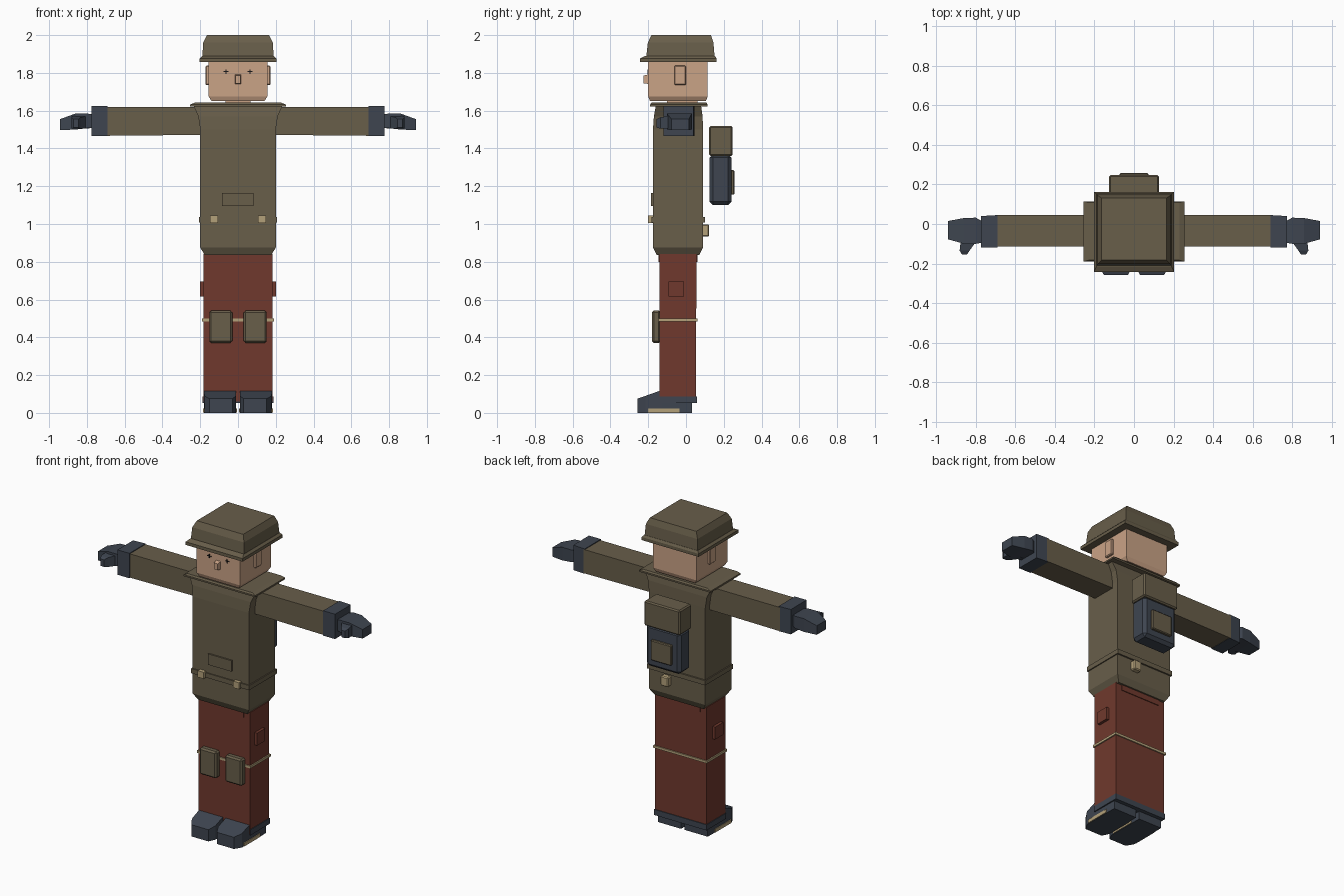
import bpy
import bmesh

cube = bpy.data.objects.get("Cube")
if cube:
    bpy.data.objects.remove(cube, do_unlink=True)


def make_material(name, rgb):
    linear = [((c / 255 + 0.055) / 1.055) ** 2.4 for c in rgb]
    mat = bpy.data.materials.new(name)
    mat.use_nodes = True
    mat.diffuse_color = (*linear, 1)
    shader = next(n for n in mat.node_tree.nodes if n.type == "BSDF_PRINCIPLED")
    shader.inputs["Base Color"].default_value = (*linear, 1)
    shader.inputs["Roughness"].default_value = 0.9
    return mat


olive = make_material("olive_brown", (104, 94, 74))
red = make_material("brick_red", (112, 57, 45))
skin = make_material("skin", (202, 163, 134))
slate = make_material("slate_blue", (62, 69, 80))
tan = make_material("tan", (180, 161, 122))
black = make_material("near_black", (24, 24, 26))


def loft(name, mat, axis, sections, side=1):
    """Join rectangles (pos, u0, u1, v0, v1) strung along an axis."""
    place = {
        "x": lambda p, u, v: (p * side, u, v),
        "y": lambda p, u, v: (u * side, p, v),
        "z": lambda p, u, v: (u * side, v, p),
    }[axis]
    bm = bmesh.new()
    rings = []
    for p, u0, u1, v0, v1 in sections:
        corners = ((u0, v0), (u1, v0), (u1, v1), (u0, v1))
        rings.append([bm.verts.new(place(p, u, v)) for u, v in corners])
    bm.faces.new(rings[0])
    bm.faces.new(rings[-1])
    for a, b in zip(rings, rings[1:]):
        for i in range(4):
            j = (i + 1) % 4
            bm.faces.new((a[i], a[j], b[j], b[i]))
    bmesh.ops.recalc_face_normals(bm, faces=bm.faces)
    mesh = bpy.data.meshes.new(name)
    bm.to_mesh(mesh)
    bm.free()
    mesh.materials.append(mat)
    obj = bpy.data.objects.new(name, mesh)
    bpy.context.collection.objects.link(obj)
    return obj


def tower(name, mat, sections):
    """Symmetric upright loft of (z, half width, front y, back y)."""
    return loft(name, mat, "z", [(z, -w, w, f, b) for z, w, f, b in sections])


def box(name, mat, x, y, z, side=1, bevel=0):
    obj = loft(name, mat, "z", [(h, *x, *y) for h in z], side)
    if bevel:
        mod = obj.modifiers.new("chamfer", "BEVEL")
        mod.width = bevel
        mod.segments = 1
    return obj


# Head and cap
tower("head", skin, [(1.65, .14, -.19, .105), (1.675, .155, -.20, .115), (1.88, .155, -.20, .115)])
tower("neck", skin, [(1.6, .065, -.1, .06), (1.66, .065, -.1, .06)])
tower("cap_crown", olive, [(1.87, .19, -.212, .153), (1.96, .184, -.202, .145), (2, .165, -.183, .132)])
tower("cap_brim", olive, [(1.857, .203, -.243, .162), (1.877, .203, -.243, .162), (1.89, .19, -.215, .153)])
loft("nose", skin, "y", [(-.19, -.018, .018, 1.74, 1.795), (-.225, -.013, .013, 1.745, 1.785)])

# Jacket
tower("jacket", olive, [(.835, .175, -.155, .07), (.875, .2, -.175, .09), (1.5, .2, -.175, .09),
                        (1.57, .21, -.17, .088), (1.625, .235, -.16, .08)])
tower("collar", olive, [(1.622, .255, -.19, .115), (1.632, .255, -.19, .115), (1.642, .23, -.183, .108)])
tower("belt", olive, [(1.007, .207, -.182, .1), (1.037, .207, -.182, .1)])
box("jacket_pocket", olive, (-.085, .082), (-.185, -.17), (1.095, 1.165))
box("back_pouch", tan, (.043, .098), (.085, .123), (.934, .997), bevel=.006)

# Backpack
box("backpack_body", slate, (-.122, .122), (.125, .24), (1.1, 1.37), bevel=.018)
box("backpack_flap", olive, (-.127, .127), (.123, .247), (1.36, 1.52), bevel=.008)
box("backpack_pocket", olive, (-.073, .073), (.235, .257), (1.155, 1.285), bevel=.005)

# Trousers
tower("trousers", red, [(.06, .183, -.14, .053), (.84, .183, -.14, .055)])
tower("trouser_waistband", red, [(.8, .14, -.145, .06), (.84, .14, -.145, .06)])
tower("leg_strap", tan, [(.485, .191, -.146, .061), (.5, .191, -.146, .061)])
tower("boot_cuff", slate, [(.052, .187, -.14, .058), (.088, .187, -.14, .058)])

# Paired parts
for side, label in ((1, "left"), (-1, "right")):
    def pair(name, mat, x, y, z, bevel=0):
        return box(f"{label}_{name}", mat, x, y, z, side, bevel)

    pair("ear", skin, (.15, .171), (-.062, 0), (1.735, 1.838), .005)
    pair("eye", black, (.05, .078), (-.203, -.199), (1.805, 1.809))
    pair("pupil", black, (.06, .066), (-.204, -.199), (1.795, 1.819))
    pair("belt_clip", tan, (.105, .147), (-.2, -.175), (1.004, 1.046))
    pair("thigh_patch", red, (.18, .201), (-.092, -.01), (.615, .695))
    pair("knee_pad", olive, (.03, .152), (-.18, -.135), (.37, .542), .01)

    # Arm, cuff and mitten
    loft(f"{label}_sleeve", olive, "x", [(.17, -.115, .045, 1.472, 1.62), (.7, -.115, .045, 1.467, 1.62)], side)
    loft(f"{label}_cuff", slate, "x", [(.69, -.12, .045, 1.465, 1.625), (.775, -.12, .04, 1.465, 1.625)], side)
    loft(f"{label}_hand", slate, "x", [(.77, -.095, .015, 1.51, 1.58), (.8, -.1, .032, 1.507, 1.585),
                                       (.86, -.1, .03, 1.5, 1.585), (.942, -.077, .015, 1.497, 1.555)], side)
    loft(f"{label}_thumb", slate, "y", [(-.07, .785, .875, 1.505, 1.575), (-.135, .832, .882, 1.505, 1.565),
                                        (-.155, .845, .87, 1.51, 1.555)], side)

    # Boot with sole trim
    loft(f"{label}_boot", slate, "y", [(.033, .012, .178, 0, .07), (-.13, .01, .18, 0, .12),
                                       (-.215, .01, .178, 0, .09), (-.258, .03, .152, 0, .075)], side)
    pair("sole_trim", tan, (.006, .184), (-.2, -.035), (.002, .024))
